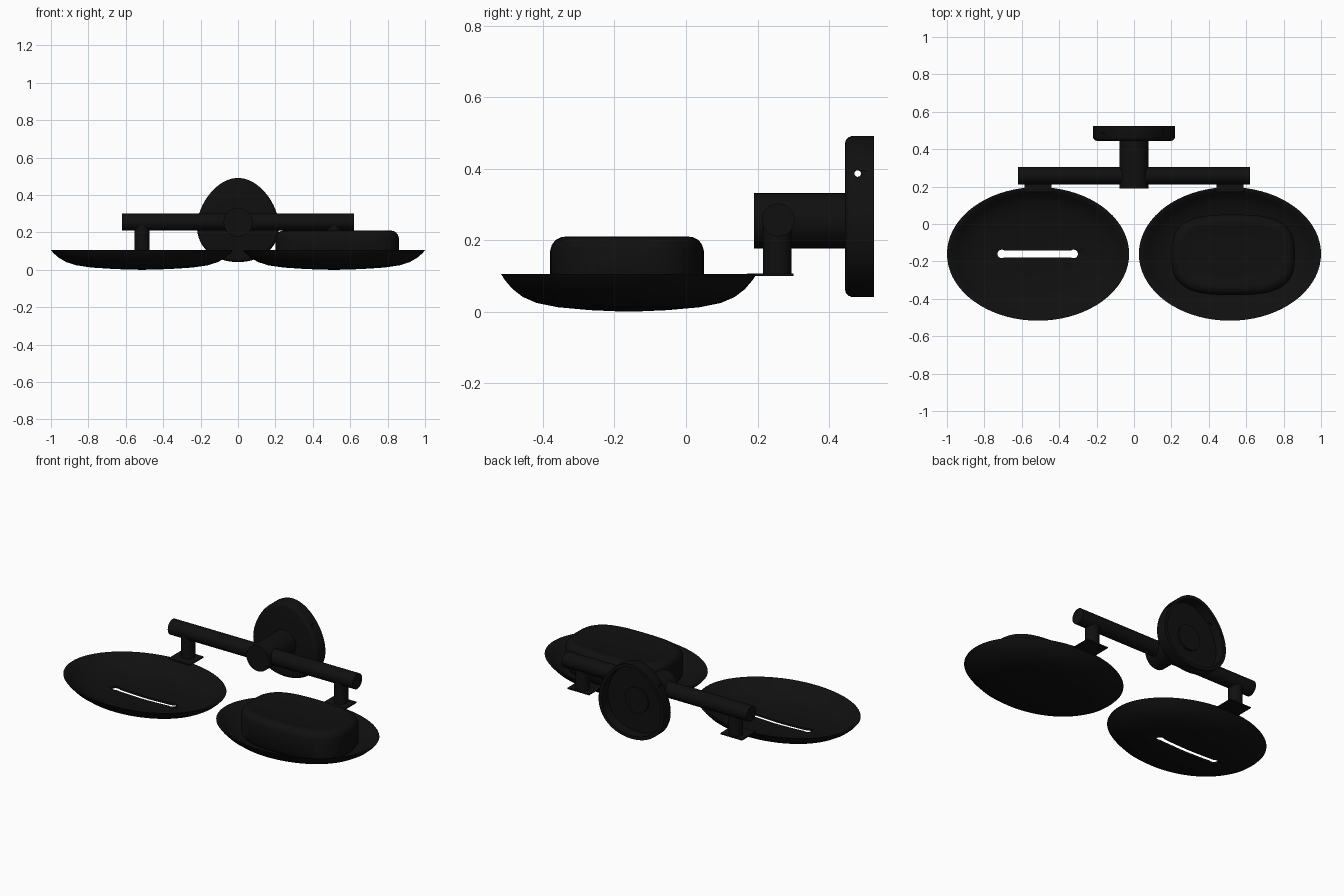
import bpy, bmesh
from math import sin, cos, pi, radians, copysign
from mathutils import Vector, Matrix

if "Cube" in bpy.data.objects:
    bpy.data.objects.remove(bpy.data.objects["Cube"], do_unlink=True)

black = bpy.data.materials.new("matte black")
black.use_nodes = True
BLACK = (0.005, 0.005, 0.005, 1)
black.diffuse_color = BLACK
black.node_tree.nodes["Principled BSDF"].inputs["Base Color"].default_value = BLACK


def finish(name, bm, smooth=True):
    bmesh.ops.recalc_face_normals(bm, faces=bm.faces)
    mesh = bpy.data.meshes.new(name)
    bm.to_mesh(mesh)
    bm.free()
    ob = bpy.data.objects.new(name, mesh)
    bpy.context.collection.objects.link(ob)
    mesh.materials.append(black)
    bpy.ops.object.select_all(action='DESELECT')
    ob.select_set(True)
    bpy.context.view_layer.objects.active = ob
    if smooth:
        bpy.ops.object.shade_smooth_by_angle(angle=radians(35))
    return ob


def loft(name, rings):
    """Skin a stack of equal-length rings and cap both ends."""
    bm = bmesh.new()
    loops = [[bm.verts.new(p) for p in ring] for ring in rings]
    n = len(loops[0])
    for a, b in zip(loops, loops[1:]):
        for i in range(n):
            j = (i + 1) % n
            bm.faces.new((a[i], a[j], b[j], b[i]))
    bm.faces.new(loops[0][::-1])
    bm.faces.new(loops[-1])
    return finish(name, bm)


def oval(cx, cy, a, b, z, power=2, n=72):
    def bend(v):
        return copysign(abs(v) ** (2 / power), v)
    return [(cx + a * bend(cos(2 * pi * i / n)), cy + b * bend(sin(2 * pi * i / n)), z)
            for i in range(n)]


def rod(name, start, end, r):
    start, end = Vector(start), Vector(end)
    d = end - start
    bm = bmesh.new()
    bmesh.ops.create_cone(bm, cap_ends=True, segments=40, radius1=r, radius2=r, depth=d.length)
    turn = d.to_track_quat('Z', 'Y').to_matrix().to_4x4()
    bmesh.ops.transform(bm, matrix=Matrix.Translation((start + end) / 2) @ turn, verts=bm.verts)
    return finish(name, bm)


def box(name, lo, hi):
    lo, hi = Vector(lo), Vector(hi)
    bm = bmesh.new()
    bmesh.ops.create_cube(bm, size=1)
    bmesh.ops.scale(bm, vec=hi - lo, verts=bm.verts)
    bmesh.ops.translate(bm, vec=(lo + hi) / 2, verts=bm.verts)
    return finish(name, bm, False)


def cut(ob, cutter):
    mod = ob.modifiers.new("cut", 'BOOLEAN')
    mod.operation, mod.solver, mod.object = 'DIFFERENCE', 'EXACT', cutter
    bpy.ops.object.select_all(action='DESELECT')
    ob.select_set(True)
    bpy.context.view_layer.objects.active = ob
    bpy.ops.object.modifier_apply(modifier=mod.name)
    bpy.data.objects.remove(cutter, do_unlink=True)


# Shallow oval dishes: outer skin from the bottom up, then inner skin back down
DISH_Y = -0.16
outer = [(.04, 0), (.3, .004), (.55, .012), (.72, .024), (.83, .041), (.91, .063), (.97, .088), (1, .105)]
inner = [(.985, .105)] + [(t - .015, z + .012) for t, z in outer[-2::-1]]


def dish(name, cx):
    return loft(name, [oval(cx, DISH_Y, .487 * t, .357 * t, z) for t, z in outer + inner])


dish("left_dish", .513)
right_dish = dish("right_dish", -.513)

# Drain slot with rounded, wider ends
cut(right_dish, box("slot_cutter", (-.71, -.178, -.1), (-.32, -.142, .2)))
for x in (-.707, -.323):
    cut(right_dish, rod("slot_end_cutter", (x, DISH_Y, -.1), (x, DISH_Y, .2), .023))

# Soap bar with rounded edges and a faintly dished top
soap = [(.06, .016), (.02, .03), (0, .06), (0, .17), (.005, .187), (.015, .2), (.03, .208),
        (.045, .21), (.06, .207), (.08, .203), (.12, .201)]
loft("soap_bar", [oval(.53, -.165, .33 - d, .215 - d, z, 3) for d, z in soap])

# Rail, central stem, and a post with a tab for each dish
rod("rail", (-.62, .258, .256), (.62, .258, .256), .046)
rod("stem", (0, .19, .254), (0, .475, .254), .077)
for side, x in (("left", .513), ("right", -.513)):
    rod(side + "_post", (x, .255, .1), (x, .255, .256), .04)
    box(side + "_tab", (x - .073, .17, .1), (x + .073, .3, .107))


# Egg-shaped wall plate, hollow at the back
def egg(d, y, n=72):
    ring = []
    for i in range(n):
        c, s = cos(2 * pi * i / n), sin(2 * pi * i / n)
        ring.append(((.216 - d) * c * (1 - .17 * s), y, .266 + (.225 - d) * s))
    return ring


plate = loft("wall_plate", [egg(d, y) for d, y in (
    (.02, .445), (.011, .447), (.004, .453), (0, .463), (0, .525), (.02, .525), (.02, .465))])
cut(plate, rod("screw_hole_cutter", (-.4, .48, .386), (.4, .48, .386), .009))
